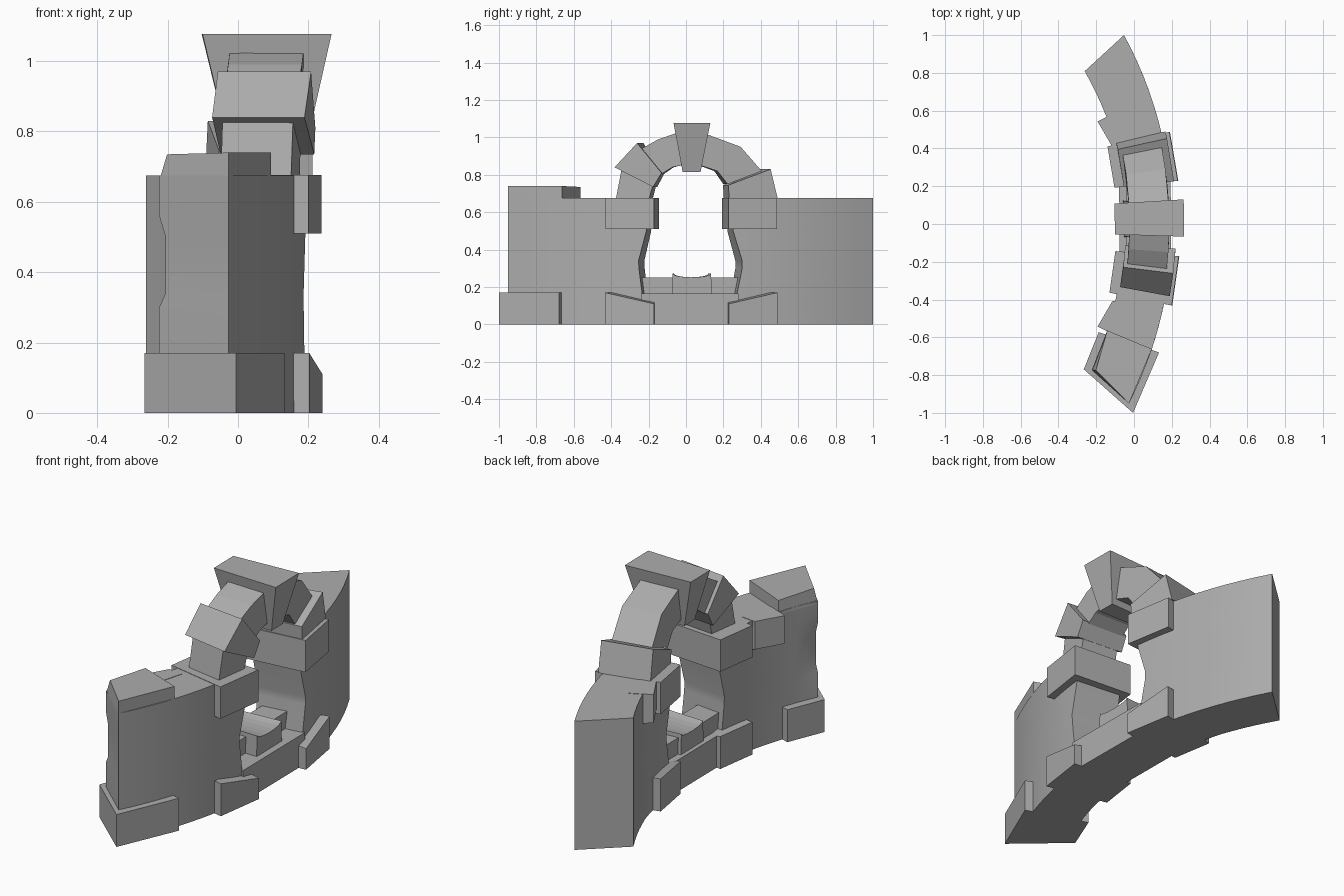
import bpy, bmesh, math

if "Cube" in bpy.data.objects:
    bpy.data.objects.remove(bpy.data.objects["Cube"])

CX, R0, R1 = -1.888, 1.835, 2.09    # centre of the curve, inner and outer wall radius
grey = bpy.data.materials.new("stone_grey")
grey.diffuse_color = (.42, .42, .42, 1)
grey.use_nodes = True
grey.node_tree.nodes["Principled BSDF"].inputs["Base Color"].default_value = grey.diffuse_color


def bend(y, z, r):
    """Place a point seen in the side view (y, z) at radius r on the curved wall."""
    a = math.asin(y / 2.1)
    return (CX + r * math.cos(a), r * math.sin(a), z)


def finish(name, bm, smooth=False):
    bmesh.ops.recalc_face_normals(bm, faces=bm.faces)
    me = bpy.data.meshes.new(name)
    bm.to_mesh(me)
    bm.free()
    me.materials.append(grey)
    ob = bpy.data.objects.new(name, me)
    bpy.context.collection.objects.link(ob)
    if smooth:
        bpy.ops.object.select_all(action='DESELECT')
        ob.select_set(True)
        bpy.context.view_layer.objects.active = ob
        bpy.ops.object.shade_smooth_by_angle(angle=math.radians(25))
    return ob


def stone(name, outer, ro, ri, inner=None):
    """Prism from an outline in the side view, radially extruded; radii may be per point."""
    n = len(outer)
    inner = inner or outer
    ro = ro if isinstance(ro, list) else [ro] * n
    ri = ri if isinstance(ri, list) else [ri] * n
    bm = bmesh.new()
    a = [bm.verts.new(bend(*p, r)) for p, r in zip(outer, ro)]
    b = [bm.verts.new(bend(*p, r)) for p, r in zip(inner, ri)]
    bm.faces.new(a)
    bm.faces.new(b[::-1])
    for i in range(n):
        j = (i + 1) % n
        bm.faces.new((a[i], b[i], b[j], a[j]))
    return finish(name, bm)


def box(y0, y1, z0, z1):
    return [(y0, z0), (y1, z0), (y1, z1), (y0, z1)]


def wall(name, side, jamb, end):
    """Curved wall half with a bowed jamb and a worn end corner."""
    bm = bmesh.new()
    zs = [0, .12, .3, .34, .5, .56, .675]
    cols = 10
    grid = []
    for z, j in zip(zs, jamb):
        row = []
        for i in range(cols + 1):
            t = i / cols
            yo = j + (end - j) * t
            yi = j + (end - .07 - j) * t
            ri = R0
            if side > 0:                                # thickens to the end
                ri -= .018 * max(0, t - .5) * 2
            elif i == cols and .33 < z < .51:           # chipped end corner
                ri += .02
            row.append((bm.verts.new(bend(side * yo, z, R1)),
                        bm.verts.new(bend(side * yi, z, ri))))
        grid.append(row)
    for lo, hi in zip(grid, grid[1:]):
        for i in range(cols):
            for s in (0, 1):
                bm.faces.new((lo[i][s], lo[i + 1][s], hi[i + 1][s], hi[i][s]))
        for i in (0, cols):
            bm.faces.new((lo[i][0], lo[i][1], hi[i][1], hi[i][0]))
    for row in (grid[0], grid[-1]):
        for i in range(cols):
            bm.faces.new((row[i][0], row[i + 1][0], row[i + 1][1], row[i][1]))
    return finish(name, bm, True)


# Two wall halves
wall("wall_left", -1, [.22, .23, .253, .255, .213, .21, .21], .955)
wall("wall_right", 1, [.26, .265, .302, .302, .253, .25, .25], 1.005)

# Raised course and plinth at the left end
stone("top_course", [(-.955, .66), (-.665, .66), (-.665, .74), (-.955, .74)],
      R1, [R0, R0, R0, R0 + .02],
      [(-.885, .66), (-.645, .66), (-.645, .735), (-.875, .735)])
stone("end_plinth", box(-.985, -.67, 0, .17), 2.132, 1.795, box(-.90, -.67, 0, .17))

# Stones around the jambs, on both sides of the opening
for side, label, y0, y1 in ((-1, "left", .168, .425), (1, "right", .225, .48)):
    stone("jamb_cap_" + label, box(side * y0, side * y1, .51, .677), 2.132, 1.795)
    stone("jamb_foot_" + label,
          [(side * y0, 0), (side * y1, 0), (side * y1, .17), (side * y0, .11)],
          2.135, 1.795, box(side * y0, side * y1, 0, .17))
    # Tapered stone on the concave face
    stone("inner_stone_" + label,
          box(side * .46, side * .66, .51, .677), 1.9,
          [1.82, 1.78, 1.78, 1.82],
          box(side * .47, side * .64, .53, .677))

# Sill: base, step and dished saddle
stone("sill_base", box(-.24, .28, 0, .165), 2.1, 1.825)
stone("sill_step", box(-.26, .3, .1, .25), 2.0, 1.865)
dish = [(.032 - .105 * math.cos(math.pi * i / 8),
         .272 - .02 * math.sin(math.pi * i / 8)) for i in range(9)]
stone("sill_saddle", [(.145, .1), (-.08, .1)] + dish, 2.05, 1.835)

# Arch stones
stone("arch_left_1", [(-.38, .67), (-.345, .85), (-.175, .76), (-.2, .67)], 2.073, 1.87)
stone("arch_left_2", [(-.38, .84), (-.26, .97), (-.13, .81), (-.175, .735)], 2.112, 1.845)
stone("arch_left_3", [(-.24, .94), (-.15, .99), (-.03, 1.03), (-.01, .855), (-.075, .84), (-.14, .80)],
      2.075, 1.865)
stone("arch_right_2", [(.09, 1.025), (.295, .95), (.41, .82), (.225, .75), (.17, .82), (.065, .855)],
      2.075, 1.865)
stone("arch_right_1", [(.225, .745), (.45, .83), (.487, .675), (.23, .675)], 2.112, 1.845)
stone("keystone", [(-.065, 1.077), (.127, 1.077), (.078, .815), (-.018, .815)],
      [2.155, 2.155, 2.095, 2.095], [1.788, 1.788, 1.85, 1.85])
